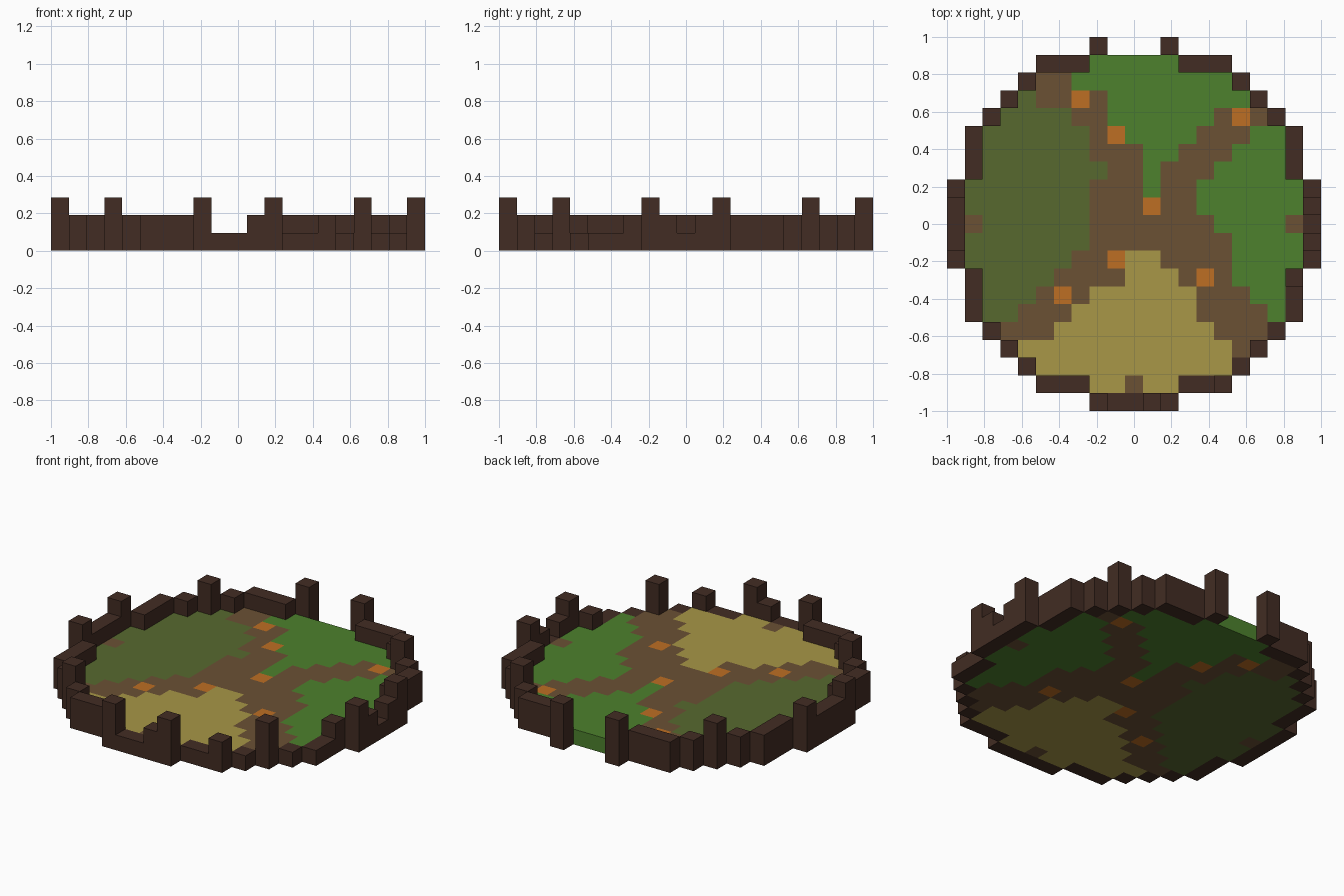
import bpy
import bmesh

cube = bpy.data.objects.get("Cube")
if cube:
    bpy.data.objects.remove(cube, do_unlink=True)

RADIUS = 10                       # in tiles, around the centre tile
CELL = 2 / (2 * RADIUS + 1)
SIDES = [(0, -1), (1, 0), (0, 1), (-1, 0)]


def make_material(name, rgb):
    linear = [((c / 255 + 0.055) / 1.055) ** 2.4 for c in rgb] + [1]
    mat = bpy.data.materials.new(name)
    mat.use_nodes = True
    mat.diffuse_color = linear
    bsdf = mat.node_tree.nodes["Principled BSDF"]
    bsdf.inputs["Base Color"].default_value = linear
    bsdf.inputs["Roughness"].default_value = 0.9
    return mat


def stepped_area(top, spans):
    """Tiles of an area given by its first and last column, row by row from the back."""
    return {(x, top - i) for i, (first, last) in enumerate(spans)
            for x in range(first, last + 1)}


def build_part(name, tiles, mat):
    """Raise the tiles to their height, leaving out faces hidden by neighbours."""
    bm = bmesh.new()

    def quad(*points):
        bm.faces.new([bm.verts.new(p) for p in points])

    for x, y in tiles:
        top = heights[x, y] * CELL
        ring = [((x + dx) * CELL, (y + dy) * CELL)
                for dx, dy in [(-.5, -.5), (.5, -.5), (.5, .5), (-.5, .5)]]
        quad(*[(*p, top) for p in ring])
        quad(*[(*p, 0) for p in reversed(ring)])
        for i, (dx, dy) in enumerate(SIDES):
            low = heights.get((x + dx, y + dy), 0) * CELL
            if low < top:
                a, b = ring[i], ring[(i + 1) % 4]
                quad((*a, low), (*b, low), (*b, top), (*a, top))

    # weld the tiles and merge flat areas
    bmesh.ops.remove_doubles(bm, verts=bm.verts, dist=0.001)
    bmesh.ops.dissolve_limit(bm, angle_limit=0.01, verts=bm.verts, edges=bm.edges)
    mesh = bpy.data.meshes.new(name)
    bm.to_mesh(mesh)
    bm.free()
    mesh.materials.append(mat)
    bpy.context.collection.objects.link(bpy.data.objects.new(name, mesh))


# Round plan, its rim, and the opening at the back
reach = range(-RADIUS, RADIUS + 1)
disc = {(x, y) for x in reach for y in reach if x * x + y * y < 107}
rim = {(x, y) for x, y in disc
       if any((x + dx, y + dy) not in disc for dx, dy in SIDES)}
floor = disc - rim
rim -= {(x, RADIUS) for x in (-1, 0, 1)}

# Posts mirrored to all four quarters, and the broken low stretches of wall
posts = {(x * sx, y * sy) for x, y in [(2, 10), (7, 7), (10, 2)]
         for sx in (-1, 1) for sy in (-1, 1)}
low_wall = {(-1, -10), (0, -10), (3, -9), (4, -9), (6, -8),
            (8, -6), (9, -5), (9, -4), (10, 0)}
wall = rim - posts - low_wall

# Ground areas; the outer edges follow the rim
markers = {(-3, 7), (6, 6), (-1, 5), (1, 1), (-1, -2), (4, -3), (-4, -4)}
doorsteps = {(-9, 0), (9, 0), (0, -9)}
open_floor = floor - markers - doorsteps
back_grass = open_floor & stepped_area(
    9, [(-2, 2), (-3, 5), (-1, 6), (-1, 4), (0, 3), (1, 2), (1, 1), (1, 1)])
side_grass = open_floor & stepped_area(
    5, [(first, 9) for first in (7, 6, 5, 4, 4, 5, 6, 6, 6, 7, 8)])
moss = open_floor & stepped_area(
    7, [(-9, last) for last in (-6, -4, -3, -3, -2, -3, -3, -3, -3, -4, -5, -6, -7)])
sand = open_floor & stepped_area(
    -2, [(0, 1), (0, 2), (-2, 3), (-3, 3), (-4, 4), (-6, 5), (-6, 5), (-2, 2)])
paths = floor - markers - back_grass - side_grass - moss - sand

# Heights in tiles
heights = dict.fromkeys(floor | low_wall, 1)
heights.update(dict.fromkeys(wall, 2))
heights.update(dict.fromkeys(posts, 3))

# Rim
bark = make_material("dark bark", (66, 44, 35))
build_part("rim_wall", wall, bark)
build_part("rim_low_wall", low_wall, bark)
build_part("rim_posts", posts, bark)

# Ground
grass = make_material("grass green", (77, 129, 45))
build_part("back_grass", back_grass, grass)
build_part("side_grass", side_grass, grass)
build_part("moss_ground", moss, make_material("moss olive", (87, 105, 47)))
build_part("sand_ground", sand, make_material("dry sand", (168, 151, 71)))
build_part("dirt_paths", paths, make_material("path brown", (107, 81, 52)))
build_part("marker_tiles", markers, make_material("marker orange", (190, 110, 35)))
